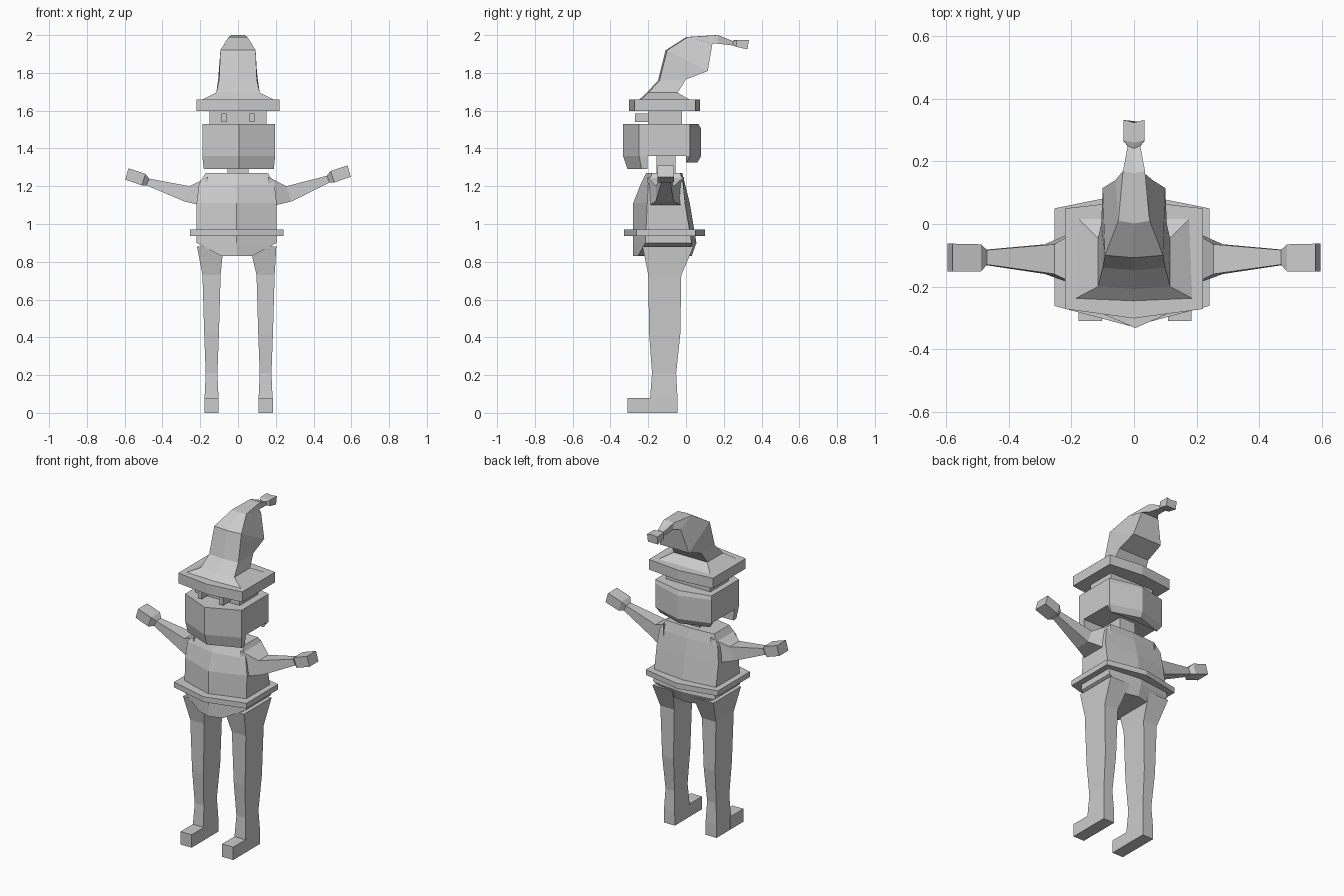
import bpy, bmesh


def loft(name, rings):
    """Closed skin through rings with equal point counts."""
    bm = bmesh.new()
    vs = [[bm.verts.new(p) for p in r] for r in rings]
    n = len(rings[0])
    for a, b in zip(vs, vs[1:]):
        for i in range(n):
            j = (i + 1) % n
            bm.faces.new((a[i], a[j], b[j], b[i]))
    bm.faces.new(vs[0][::-1])
    bm.faces.new(vs[-1])
    bmesh.ops.recalc_face_normals(bm, faces=bm.faces)
    me = bpy.data.meshes.new(name)
    bm.to_mesh(me)
    bm.free()
    ob = bpy.data.objects.new(name, me)
    bpy.context.collection.objects.link(ob)
    return ob


def hexa(z, cx, hw, yfc, yfs, ybs, ybc):
    """Six-sided plan: pointed front and back, straight sides."""
    return [(cx, yfc, z), (cx + hw, yfs, z), (cx + hw, ybs, z),
            (cx, ybc, z), (cx - hw, ybs, z), (cx - hw, yfs, z)]


def rect(z, x0, x1, y0, y1):
    return [(x0, y0, z), (x1, y0, z), (x1, y1, z), (x0, y1, z)]


def box(name, x0, x1, y0, y1, z0, z1):
    return loft(name, [rect(z0, x0, x1, y0, y1), rect(z1, x0, x1, y0, y1)])


# Torso and belt
C = -0.007
loft("torso", [hexa(0.83, C, 0.08, -0.28, -0.255, 0.01, 0.03),
               hexa(0.90, C, 0.212, -0.28, -0.215, 0.03, 0.055),
               hexa(1.11, C, 0.212, -0.28, -0.205, -0.005, 0.02),
               hexa(1.21, C, 0.20, -0.24, -0.20, -0.015, -0.005),
               hexa(1.27, C, 0.165, -0.21, -0.18, -0.03, -0.02)])
loft("belt", [hexa(z, C, 0.248, -0.328, -0.262, 0.05, 0.10) for z in (0.937, 0.97)])

# Legs with feet
for side, s in (("right", 1), ("left", -1)):
    cx = 0.143 * s + 0.003
    prof = [(0.0, 0.038, -0.19, -0.045), (0.08, 0.037, -0.19, -0.045),
            (0.21, 0.031, -0.18, -0.052), (0.42, 0.039, -0.195, -0.03),
            (0.73, 0.048, -0.20, -0.025)]
    rings = [rect(z, cx - h, cx + h, a, b) for z, h, a, b in prof]
    top = sorted((0.07 * s, 0.21 * s))
    rings.append(rect(0.88, top[0] + C, top[1] + C, -0.23, 0.04))
    loft(side + "_leg", rings)
    box(side + "_foot", cx - 0.038, cx + 0.038, -0.31, -0.18, 0, 0.08)

# Arms with hands: outer x at top, x at bottom, z top, z bottom, y range
arm = [(0.16, 0.16, 1.25, 1.09, -0.205, -0.01),
       (0.255, 0.285, 1.20, 1.12, -0.16, -0.065),
       (0.47, 0.485, 1.255, 1.22, -0.13, -0.083),
       (0.49, 0.51, 1.28, 1.22, -0.152, -0.065),
       (0.58, 0.597, 1.31, 1.25, -0.152, -0.063)]
for side, s in (("right", 1), ("left", -1)):
    rings = []
    for xt, xb, zt, zb, y0, y1 in arm:
        d = 0.015 if s < 0 and xt > 0.4 else 0
        rings.append([(s * xb, y0, zb - d), (s * xb, y1, zb - d),
                      (s * xt, y1, zt - d), (s * xt, y0, zt - d)])
    loft(side + "_arm", rings)

# Neck and head
box("neck", -0.055, 0.055, -0.155, -0.055, 1.25, 1.38)
H = 0.004
loft("head", [hexa(1.36, H, 0.193, -0.333, -0.248, 0.02, 0.08),
              hexa(1.505, H, 0.193, -0.333, -0.248, 0.02, 0.08),
              hexa(1.53, H, 0.193, -0.333, -0.248, 0.02, 0.065)])
loft("beard", [hexa(1.29, H, 0.185, -0.31, -0.235, -0.205, -0.205),
               hexa(1.36, H, 0.193, -0.333, -0.248, -0.205, -0.205)])
loft("back_hair", [hexa(1.325, H, 0.17, 0.015, 0.0, 0.005, 0.06),
                   hexa(1.36, H, 0.193, 0.015, 0.0, 0.02, 0.08)])
box("brow", -0.152, 0.152, -0.20, -0.02, 1.52, 1.61)
for side, s in (("right", 1), ("left", -1)):
    x0, x1 = sorted((0.06 * s, 0.087 * s))
    box(side + "_eye", x0, x1, -0.27, -0.19, 1.54, 1.585)

# Hat brim and bent crown
loft("hat_brim", [hexa(z, 0, 0.22, -0.302, -0.272, 0.05, 0.075) for z in (1.597, 1.66)])
# half width front, half width back, (y, z) front, (y, z) back
crown = [(0.19, 0.18, -0.24, 1.658, 0.02, 1.658),
         (0.115, 0.115, -0.20, 1.695, -0.045, 1.695),
         (0.10, 0.105, -0.14, 1.76, 0.0, 1.765),
         (0.093, 0.10, -0.10, 1.92, 0.115, 1.81),
         (0.05, 0.06, 0.01, 1.99, 0.14, 1.955),
         (0.035, 0.03, 0.17, 2.0, 0.165, 1.955),
         (0.02, 0.02, 0.25, 1.968, 0.25, 1.945),
         (0.034, 0.034, 0.268, 1.975, 0.265, 1.938),
         (0.034, 0.034, 0.333, 1.975, 0.325, 1.925)]
loft("hat_crown", [[(0, yf - 0.008, zf), (wf, yf, zf), (wb, yb, zb),
                    (-wb, yb, zb), (-wf, yf, zf)]
                   for wf, wb, yf, zf, yb, zb in crown])
